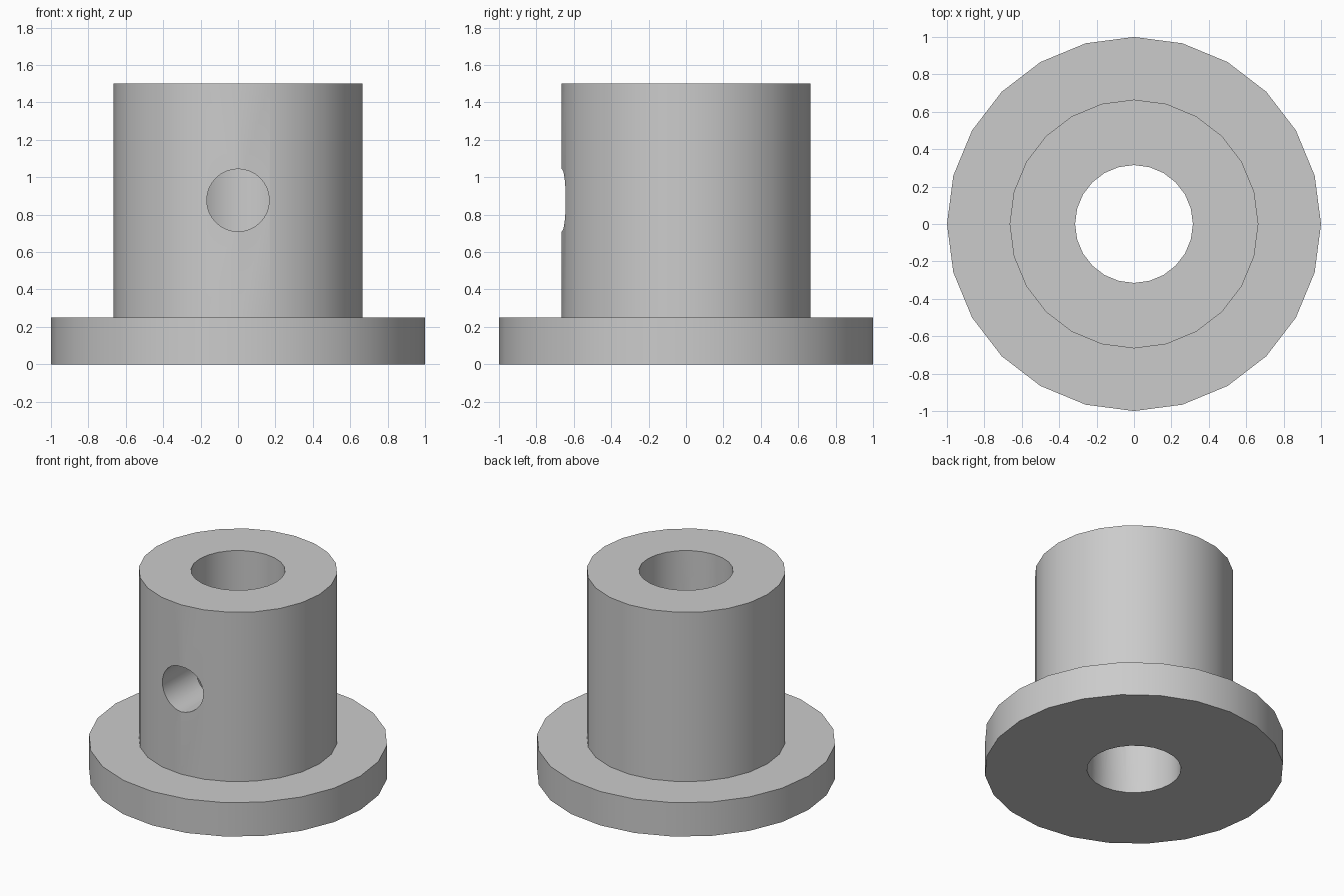
import bpy
import bmesh
from math import cos, sin, pi, radians

cube = bpy.data.objects.get("Cube")
if cube:
    bpy.data.objects.remove(cube, do_unlink=True)

SIDES = 24
FLANGE_R, COLLAR_R, BORE_R = 1.0, 0.665, 0.315
FLANGE_H, HEIGHT = 0.25, 1.5
HOLE_R, HOLE_Z = 0.167, 0.877

grey = bpy.data.materials.new("plain grey")
grey.use_nodes = True
colour = (0.6, 0.6, 0.6, 1)
grey.diffuse_color = colour
grey.node_tree.nodes["Principled BSDF"].inputs["Base Color"].default_value = colour


def add_object(name, bm):
    bmesh.ops.recalc_face_normals(bm, faces=bm.faces)
    mesh = bpy.data.meshes.new(name)
    bm.to_mesh(mesh)
    bm.free()
    mesh.materials.append(grey)
    obj = bpy.data.objects.new(name, mesh)
    bpy.context.collection.objects.link(obj)
    return obj


def lathe(name, profile):
    """Turn a closed (radius, height) profile around the z axis."""
    bm = bmesh.new()
    rings = []
    for i in range(SIDES):
        a = 2 * pi * i / SIDES
        rings.append([bm.verts.new((r * cos(a), r * sin(a), z)) for r, z in profile])
    n = len(profile)
    for i in range(SIDES):
        here, after = rings[i], rings[(i + 1) % SIDES]
        for j in range(n):
            k = (j + 1) % n
            bm.faces.new((here[j], after[j], after[k], here[k]))
    return add_object(name, bm)


# Flanged collar with a bore right through it
collar = lathe("flanged_collar", [
    (BORE_R, 0), (FLANGE_R, 0), (FLANGE_R, FLANGE_H),
    (COLLAR_R, FLANGE_H), (COLLAR_R, HEIGHT), (BORE_R, HEIGHT)])

# Screw hole through the front wall only
bpy.ops.mesh.primitive_cylinder_add(
    vertices=32, radius=HOLE_R, depth=1, location=(0, -0.5, HOLE_Z),
    rotation=(radians(90), 0, 0))
cutter = bpy.context.object
cutter.name = "screw_hole_cutter"
cutter.data.materials.append(grey)
cutter.hide_render = True

cut = collar.modifiers.new("screw hole", 'BOOLEAN')
cut.operation = 'DIFFERENCE'
cut.solver = 'EXACT'
cut.object = cutter

bpy.ops.object.select_all(action='DESELECT')
collar.select_set(True)
bpy.context.view_layer.objects.active = collar
bpy.ops.object.modifier_apply(modifier=cut.name)
bpy.data.objects.remove(cutter, do_unlink=True)
bpy.ops.object.shade_smooth_by_angle(angle=radians(30))
